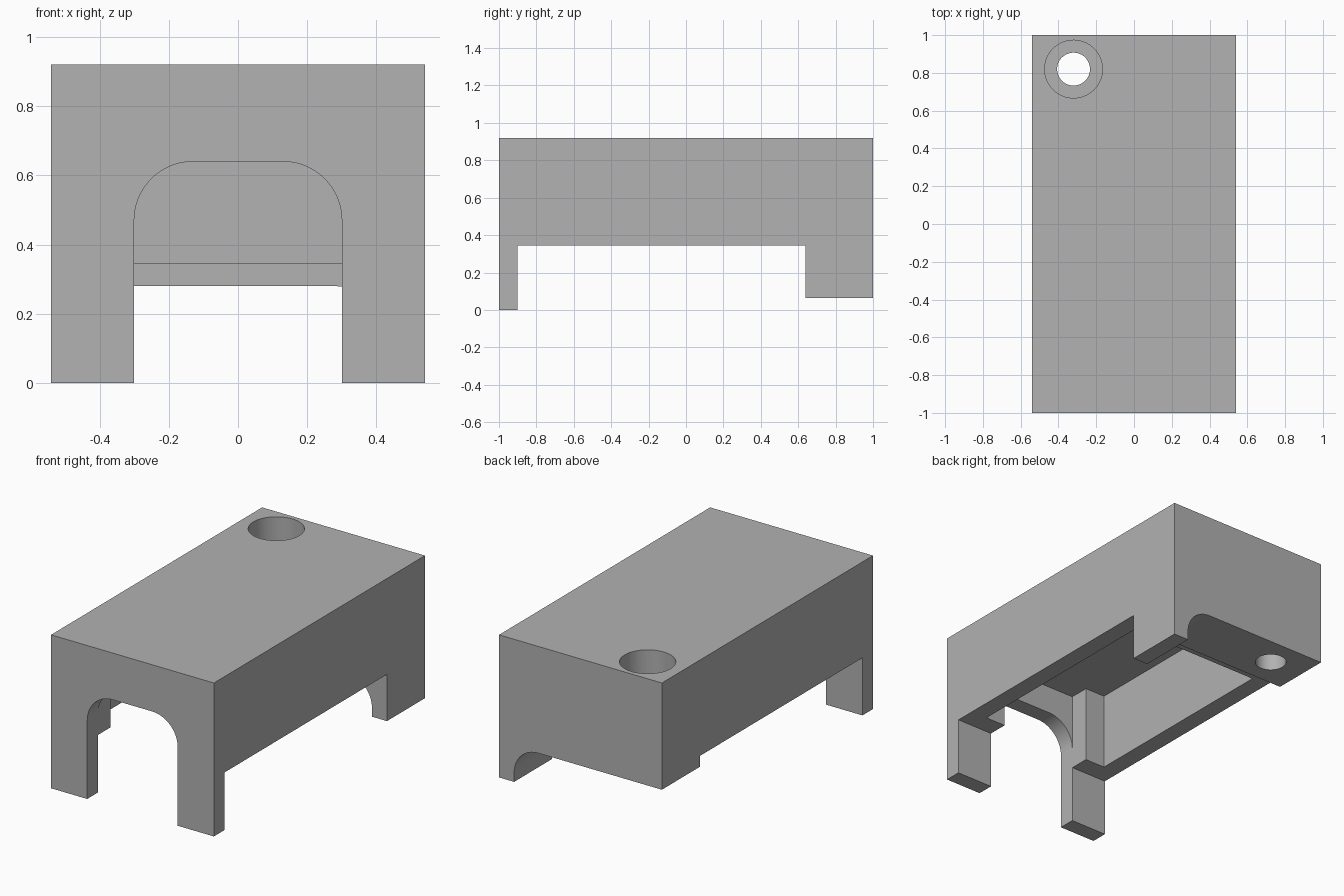
import bpy, bmesh
from math import sin, cos, pi
from mathutils import Vector

cube = bpy.data.objects.get("Cube")
if cube:
    bpy.data.objects.remove(cube, do_unlink=True)

grey = bpy.data.materials.new("plain_grey")
grey.use_nodes = True
colour = (0.445, 0.445, 0.445, 1)
grey.diffuse_color = colour
grey.node_tree.nodes["Principled BSDF"].inputs["Base Color"].default_value = colour

HALF_W, TOP, WALL, SKIRT = 0.54, 0.92, 0.107, 0.345
ARCH_W, CEILING = 0.30, TOP - 0.113


def prism(name, points, axis, start, end):
    """Extrude a 2D outline along x (outline y,z), y (x,z) or z (x,y)."""
    def place(p, d):
        return {"x": (d, *p), "y": (p[0], d, p[1]), "z": (*p, d)}[axis]
    bm = bmesh.new()
    face = bm.faces.new([bm.verts.new(place(p, start)) for p in points])
    made = bmesh.ops.extrude_face_region(bm, geom=[face])["geom"]
    shift = Vector(place((0, 0), end - start))
    bmesh.ops.translate(bm, vec=shift, verts=[v for v in made if isinstance(v, bmesh.types.BMVert)])
    bmesh.ops.recalc_face_normals(bm, faces=bm.faces)
    mesh = bpy.data.meshes.new(name)
    bm.to_mesh(mesh)
    bm.free()
    mesh.materials.append(grey)
    ob = bpy.data.objects.new(name, mesh)
    bpy.context.collection.objects.link(ob)
    return ob


def rect(x0, x1, y0, y1):
    return [(x0, y0), (x1, y0), (x1, y1), (x0, y1)]


def arc(cx, cy, r, a0, a1, steps=16):
    angles = [a0 + (a1 - a0) * i / steps for i in range(steps + 1)]
    return [(cx + r * cos(a), cy + r * sin(a)) for a in angles]


def circle(cx, cy, r):
    return arc(cx, cy, r, 0, 2 * pi, 64)[:-1]


# Housing: side outline with the tall front wall and the rear block
body = prism("housing", [(-1, 0), (-0.9, 0), (-0.9, SKIRT), (0.64, SKIRT), (0.64, 0.065),
                         (1, 0.065), (1, TOP), (-1, TOP)], "x", -HALF_W, HALF_W)

# Inner pocket, with a narrower neck towards the front wall
inner = HALF_W - WALL
pocket_outline = [(-ARCH_W, -0.9), (ARCH_W, -0.9), (ARCH_W, -0.78), (inner, -0.78),
                  (inner, 0.525), (-inner, 0.525), (-inner, -0.78), (-ARCH_W, -0.78)]
pocket = prism("pocket_cutter", pocket_outline, "z", 0.2, CEILING)

# Rounded doorway through the front wall
r = 0.17
doorway = prism("doorway_cutter", [(-ARCH_W, -0.1), (ARCH_W, -0.1)]
                + arc(ARCH_W - r, 0.64 - r, r, 0, pi / 2)
                + arc(r - ARCH_W, 0.64 - r, r, pi / 2, pi), "y", -1.1, -0.85)

# Rear notch, open on one side and rounded beside the rear leg
r = 0.16
notch = prism("rear_notch_cutter", [(-0.7, -0.1), (0.44, -0.1)]
              + arc(0.44 - r, 0.28 - r, r, 0, pi / 2) + [(-0.7, 0.28)], "y", 0.6, 1.1)

# Counterbored screw hole in the rear corner
bore = prism("counterbore_cutter", circle(-0.32, 0.82, 0.153), "z", 0.4, 1.1)
hole = prism("screw_hole_cutter", circle(-0.32, 0.82, 0.087), "z", 0.1, 0.7)

bpy.ops.object.select_all(action="DESELECT")
body.select_set(True)
bpy.context.view_layer.objects.active = body
for cutter in (pocket, doorway, notch, bore, hole):
    cutter.hide_render = True
    mod = body.modifiers.new(cutter.name, "BOOLEAN")
    mod.operation, mod.solver, mod.object = "DIFFERENCE", "EXACT", cutter
    bpy.ops.object.modifier_apply(modifier=mod.name)
    bpy.data.objects.remove(cutter, do_unlink=True)

bpy.ops.object.shade_smooth_by_angle(angle=pi / 6)
